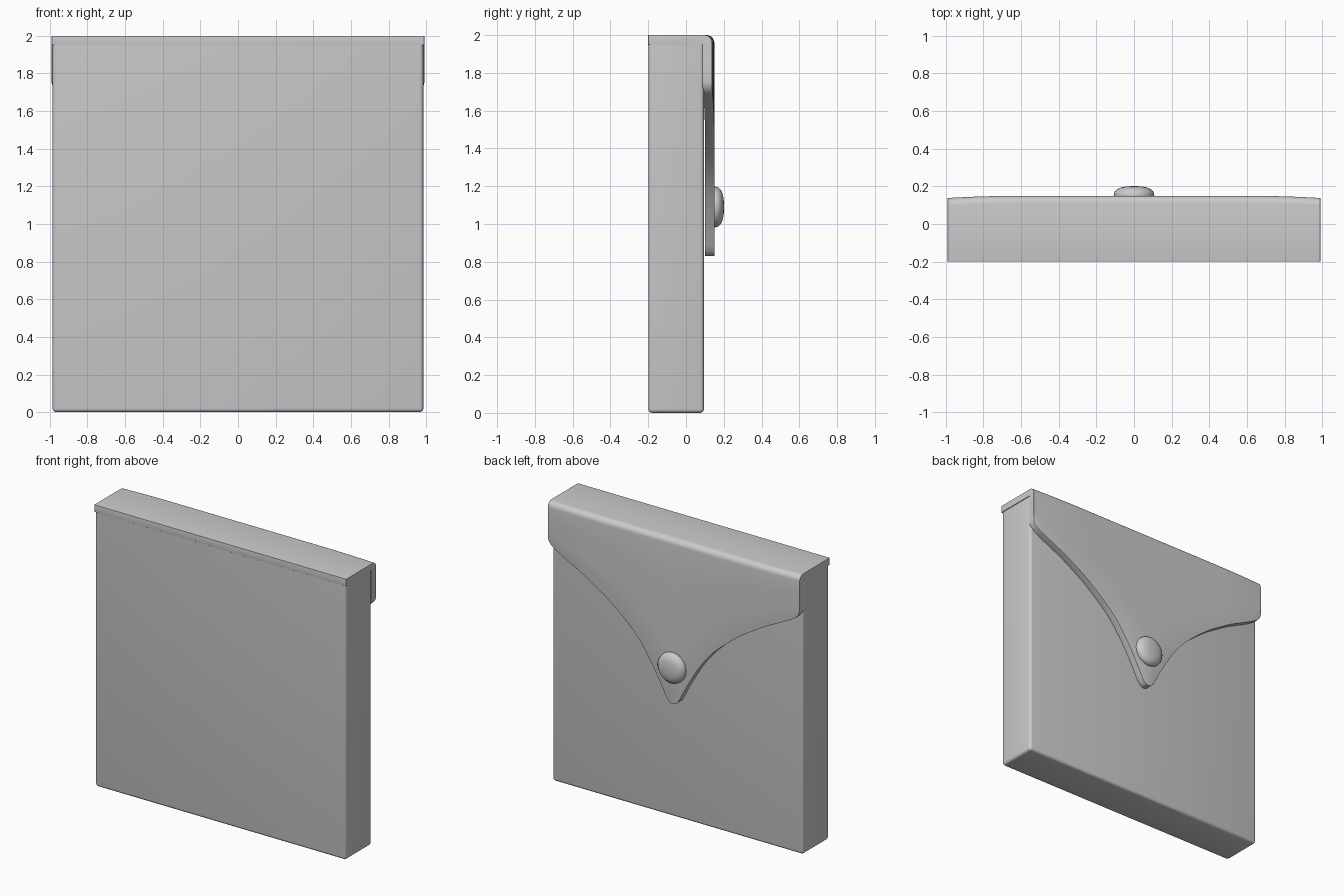
import bpy, bmesh, math

if "Cube" in bpy.data.objects:
    bpy.data.objects.remove(bpy.data.objects["Cube"])

GREY = (0.6, 0.6, 0.6, 1)
grey = bpy.data.materials.new("plain grey")
grey.use_nodes = True
grey.diffuse_color = GREY
grey.node_tree.nodes["Principled BSDF"].inputs["Base Color"].default_value = GREY


def make_object(name, bm):
    bmesh.ops.recalc_face_normals(bm, faces=bm.faces[:])
    mesh = bpy.data.meshes.new(name)
    bm.to_mesh(mesh)
    bm.free()
    mesh.materials.append(grey)
    obj = bpy.data.objects.new(name, mesh)
    bpy.context.collection.objects.link(obj)
    bpy.ops.object.select_all(action='DESELECT')
    obj.select_set(True)
    bpy.context.view_layer.objects.active = obj
    return obj


# Pouch body: a slab with all edges rounded except those under the flap
TOP = 1.965
bm = bmesh.new()
bmesh.ops.create_cube(bm, size=1)
for v in bm.verts:
    v.co = (v.co.x * 1.97, -0.052 + v.co.y * 0.294, (v.co.z + 0.5) * TOP)
edges = [e for e in bm.edges if min(v.co.z for v in e.verts) < TOP - 0.1]
bmesh.ops.bevel(bm, geom=edges, offset=0.02, segments=4, profile=0.5, affect='EDGES')
make_object("pouch_body", bm)
bpy.ops.object.shade_smooth_by_angle(angle=math.radians(35))

# Flap: a folded sheet whose lower edge sweeps down to a rounded point
HALF_EDGE = [(0, .83), (.022, .835), (.042, .853), (.06, .885), (.08, .925),
             (.11, .98), (.15, 1.05), (.2, 1.13), (.25, 1.2), (.31, 1.27),
             (.38, 1.335), (.46, 1.4), (.54, 1.46), (.62, 1.51), (.72, 1.57),
             (.82, 1.62), (.91, 1.665), (.96, 1.695), (.982, 1.72), (.99, 1.75)]
lower_edge = [(-x, z) for x, z in HALF_EDGE[:0:-1]] + HALF_EDGE
FOLD = 0.04

bm = bmesh.new()
columns = []
for x, z_low in lower_edge:
    back = 0.15 - 0.012 * max(0, (abs(x) - 0.6) / 0.39) ** 2
    section = [(-0.2, 2.0), (-0.05, 2.0)]
    for i in range(7):
        a = math.radians(15 * i)
        section.append((back - FOLD + FOLD * math.sin(a), 2 - FOLD + FOLD * math.cos(a)))
    z_fold = 2 - FOLD
    section += [(back, z_fold + (z_low - z_fold) * t) for t in (0.33, 0.66, 1)]
    columns.append([bm.verts.new((x, y, z)) for y, z in section])
for a, b in zip(columns, columns[1:]):
    for i in range(len(a) - 1):
        bm.faces.new((a[i], a[i + 1], b[i + 1], b[i]))
flap = make_object("flap", bm)
# Make the sheet face outward so that it thickens toward the body
if flap.data.polygons[0].normal.z < 0:
    flap.data.flip_normals()
shell = flap.modifiers.new("thickness", 'SOLIDIFY')
shell.thickness = 0.05
shell.offset = -1
rim = flap.modifiers.new("rounded rim", 'BEVEL')
rim.width = 0.02
rim.segments = 4
rim.limit_method = 'ANGLE'
rim.angle_limit = math.radians(50)
for mod in (shell.name, rim.name):
    bpy.ops.object.modifier_apply(modifier=mod)
bpy.ops.object.shade_smooth_by_angle(angle=math.radians(40))

# Snap button: a domed disc turned around the y axis
DOME = [(.1, .13), (.108, .152), (.104, .17), (.09, .185), (.07, .194), (.045, .199), (.02, .201)]
SIDES = 32
bm = bmesh.new()
rings = [[bm.verts.new((r * math.cos(k * math.tau / SIDES), y,
                        1.09 + r * math.sin(k * math.tau / SIDES)))
          for k in range(SIDES)] for r, y in DOME]
for a, b in zip(rings, rings[1:]):
    for k in range(SIDES):
        n = (k + 1) % SIDES
        bm.faces.new((a[k], a[n], b[n], b[k]))
bm.faces.new(rings[0])
bm.faces.new(rings[-1])
make_object("snap_button", bm)
bpy.ops.object.shade_smooth_by_angle(angle=math.radians(50))
